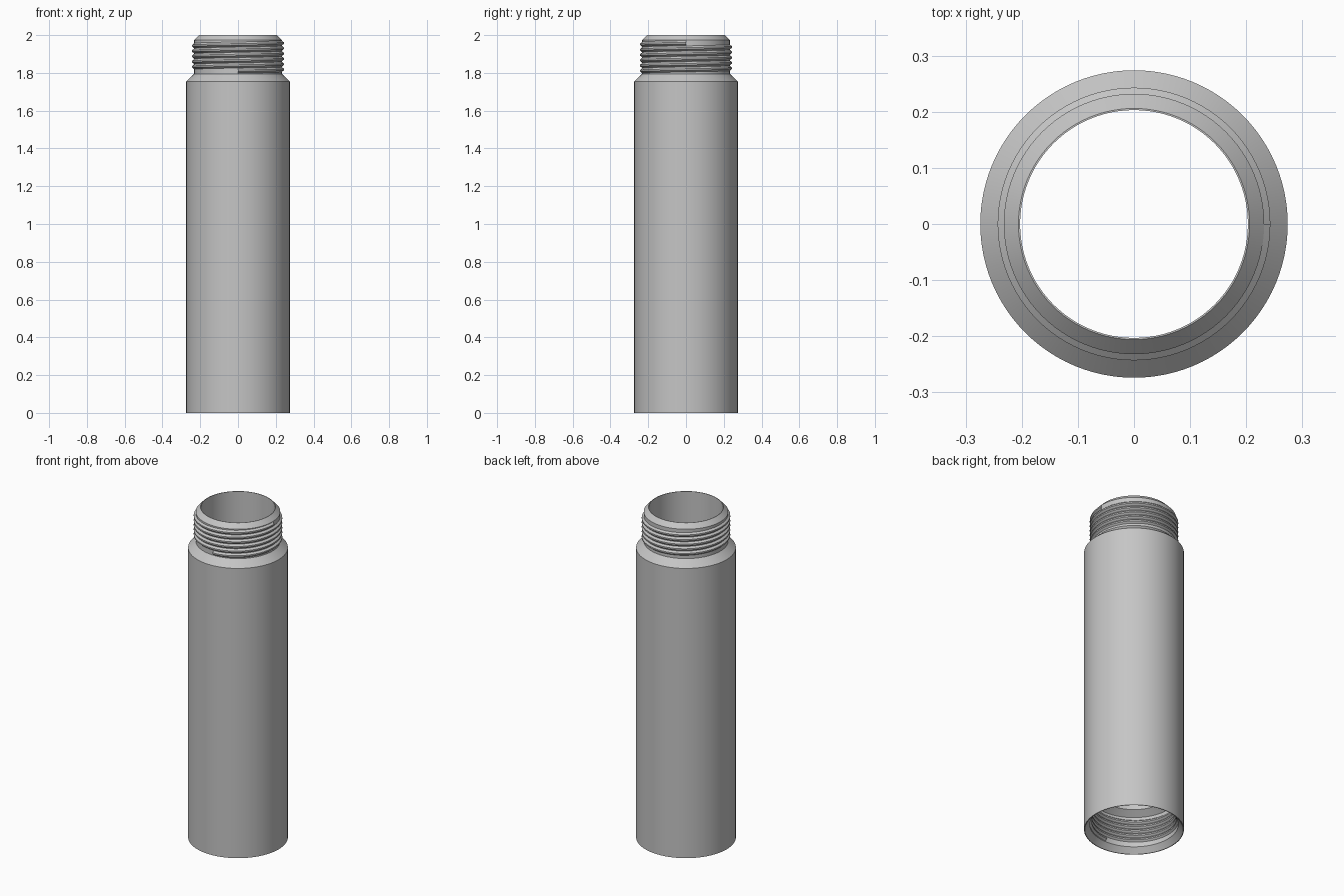
import bpy, bmesh, math
from mathutils import Vector

cube = bpy.data.objects.get("Cube")
if cube:
    bpy.data.objects.remove(cube, do_unlink=True)

SEGMENTS = 96
OUTER, BORE = 0.274, 0.203      # tube wall radii
ROOT, CREST = 0.232, 0.243      # thread radii
PITCH, TURNS = 0.028, 5.25

steel = bpy.data.materials.new("grey steel")
steel.use_nodes = True
steel.diffuse_color = (0.56, 0.56, 0.56, 1)
steel.node_tree.nodes["Principled BSDF"].inputs["Base Color"].default_value = steel.diffuse_color


def finish(bm, name):
    bmesh.ops.recalc_face_normals(bm, faces=bm.faces)
    mesh = bpy.data.meshes.new(name)
    bm.to_mesh(mesh)
    bm.free()
    mesh.materials.append(steel)
    obj = bpy.data.objects.new(name, mesh)
    bpy.context.collection.objects.link(obj)
    bpy.ops.object.select_all(action='DESELECT')
    obj.select_set(True)
    bpy.context.view_layer.objects.active = obj
    bpy.ops.object.shade_smooth_by_angle(angle=math.radians(25))


def lathe(name, profile):
    """Revolve a closed (radius, height) profile around z."""
    bm = bmesh.new()
    verts = [bm.verts.new((r, 0, z)) for r, z in profile]
    edges = [bm.edges.new((v, verts[(i + 1) % len(verts)])) for i, v in enumerate(verts)]
    bmesh.ops.spin(bm, geom=verts + edges, cent=(0, 0, 0), axis=(0, 0, 1),
                   angle=math.tau, steps=SEGMENTS)
    bmesh.ops.remove_doubles(bm, verts=bm.verts, dist=0.0001)
    finish(bm, name)


def helix_ridge(name, base, crest, z_start):
    """Sweep a trapezoid ridge along a right-handed helix."""
    sunk = base + (0.002 if base > crest else -0.002)
    section = [(sunk, -0.013), (base, -0.013), (crest, -0.004),
               (crest, 0.004), (base, 0.013), (sunk, 0.013)]
    bm = bmesh.new()
    steps = round(TURNS * SEGMENTS)
    rings = []
    for i in range(steps + 1):
        turn = i / SEGMENTS
        a = turn * math.tau - math.pi / 2
        rings.append([bm.verts.new(Vector((r * math.cos(a), r * math.sin(a),
                                           z_start + turn * PITCH + dz)))
                      for r, dz in section])
    n = len(section)
    for low, high in zip(rings, rings[1:]):
        for j in range(n):
            k = (j + 1) % n
            bm.faces.new((low[j], low[k], high[k], high[j]))
    bm.faces.new(rings[0])
    bm.faces.new(rings[-1])
    finish(bm, name)


# Tube: outer wall, shoulder, neck, lead-in cone, bore and threaded socket
lathe("tube_body", [
    (OUTER, 0), (OUTER, 1.755), (ROOT, 1.795), (ROOT, 1.973),
    (BORE + 0.003, 2), (BORE, 2), (BORE, 0.245), (CREST, 0.217),
    (CREST, 0.032), (OUTER - 0.004, 0),
])

# Male thread on the neck, female thread inside the socket
helix_ridge("outer_thread", ROOT, CREST, 1.811)
helix_ridge("inner_thread", CREST, ROOT, 0.05)
